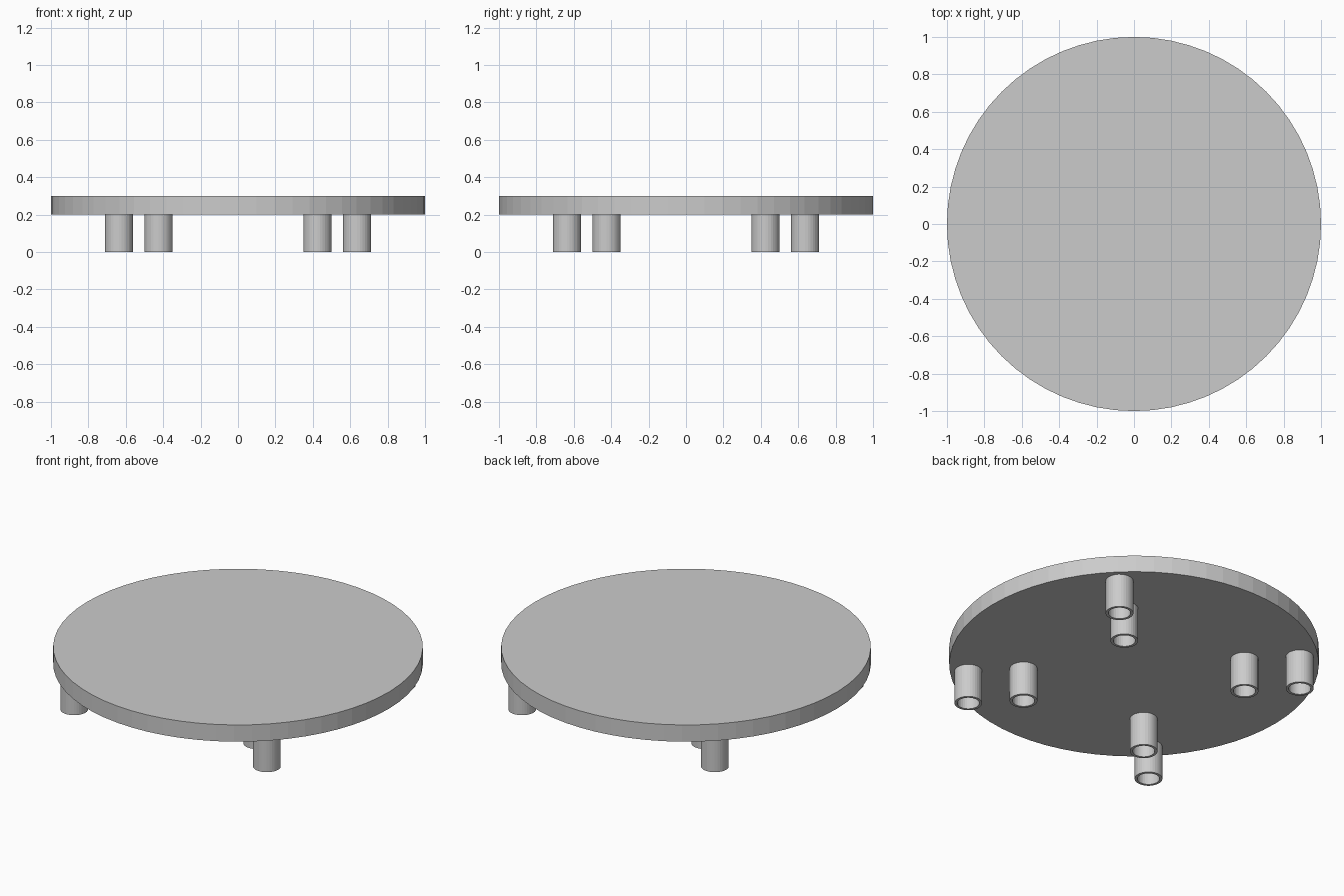
import bpy, bmesh
from math import cos, sin, pi, radians

if "Cube" in bpy.data.objects:
    bpy.data.objects.remove(bpy.data.objects["Cube"])


def finish(name, bm):
    bmesh.ops.recalc_face_normals(bm, faces=bm.faces)
    mesh = bpy.data.meshes.new(name)
    bm.to_mesh(mesh)
    bm.free()
    obj = bpy.data.objects.new(name, mesh)
    bpy.context.collection.objects.link(obj)
    return obj


def lathe(bm, profile, sides):
    """Sweep a closed (radius, z) profile around the z axis."""
    rings = [[bm.verts.new((r * cos(2 * pi * i / sides), r * sin(2 * pi * i / sides), z))
              for r, z in profile] for i in range(sides)]
    n = len(profile)
    for i in range(sides):
        a, b = rings[i], rings[(i + 1) % sides]
        for j in range(n):
            k = (j + 1) % n
            bm.faces.new((a[j], b[j], b[k], a[k]))


# Round plate
bm = bmesh.new()
bmesh.ops.create_cone(bm, cap_ends=True, segments=64, radius1=1, radius2=1, depth=0.1)
plate = finish("round_plate", bm)
plate.location.z = 0.25

# Hollow tube legs, two per diagonal direction
bm = bmesh.new()
lathe(bm, [(0.075, 0), (0.075, 0.2), (0.06, 0.2), (0.06, 0)], 32)
leg = finish("tube_leg", bm)
mesh = leg.data
bpy.data.objects.remove(leg)
for q in range(4):
    angle = radians(45 + 90 * q)
    for label, dist in (("inner", 0.6), ("outer", 0.9)):
        tube = bpy.data.objects.new(f"{label}_tube_leg_{q + 1}", mesh)
        tube.location = (dist * cos(angle), dist * sin(angle), 0)
        bpy.context.collection.objects.link(tube)
